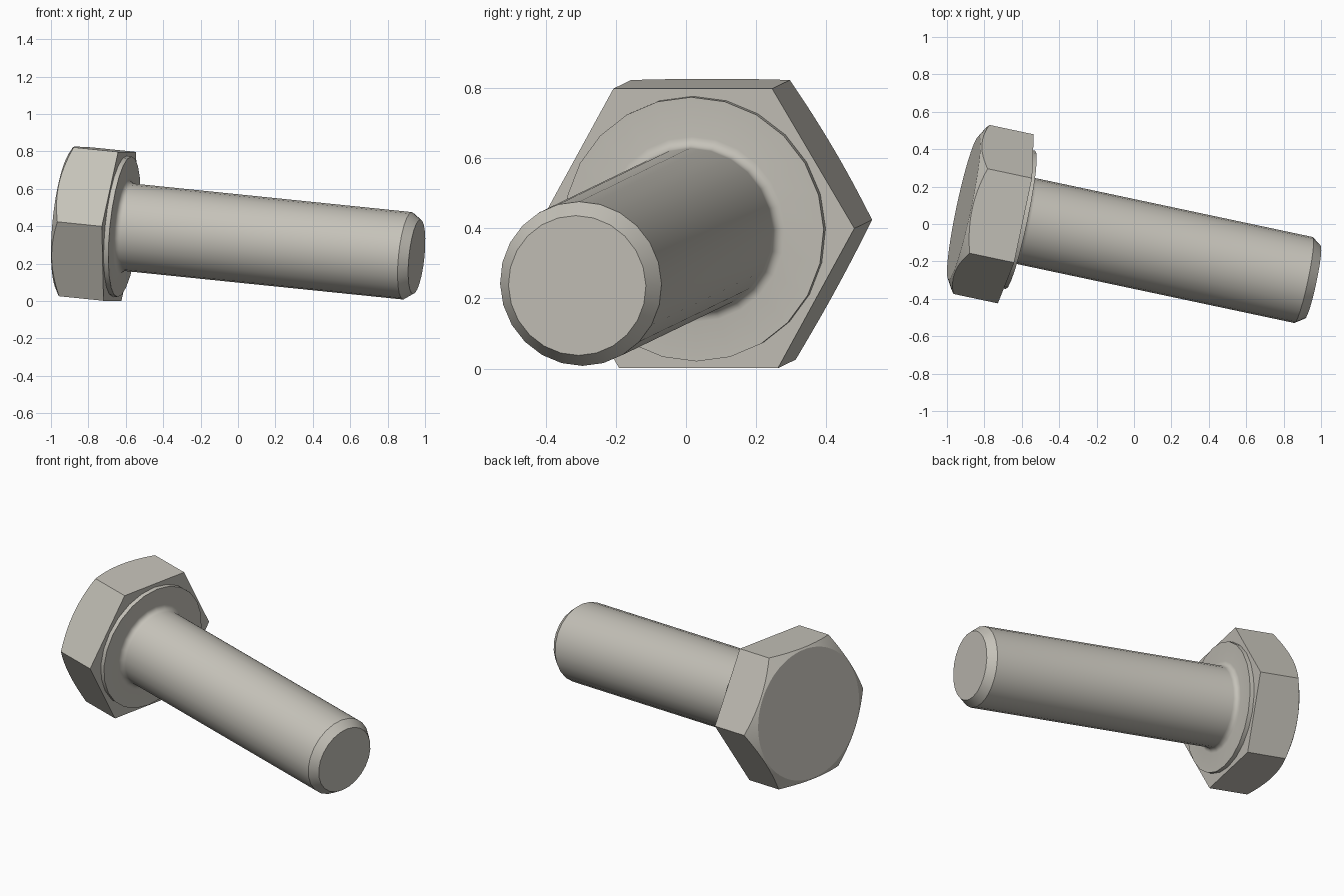
import bpy, bmesh
from math import sin, cos, pi, tan, radians
from mathutils import Vector, Matrix

if "Cube" in bpy.data.objects:
    bpy.data.objects.remove(bpy.data.objects["Cube"])

# Single warm grey metal
steel = bpy.data.materials.new("warm grey steel")
steel.use_nodes = True
colour = (0.56, 0.54, 0.485, 1)
steel.diffuse_color = colour
steel.node_tree.nodes["Principled BSDF"].inputs["Base Color"].default_value = colour

# Tilted bolt frame: local z runs along the shank, local y points up
axis = Vector((1, -0.2125, -0.1024)).normalized()
up = (Vector((0, 0, 1)) - axis * axis.z).normalized()
side = up.cross(axis)
placement = Matrix.Translation((-0.632, 0.0275, 0.399)) @ Matrix((side, up, axis)).transposed().to_4x4()


def loft(name, rings, smooth_angle):
    """Bridge equal-sized rings of points and cap both ends."""
    bm = bmesh.new()
    loops = [[bm.verts.new(p) for p in ring] for ring in rings]
    count = len(loops[0])
    for a, b in zip(loops, loops[1:]):
        for i in range(count):
            j = (i + 1) % count
            bm.faces.new((a[i], a[j], b[j], b[i]))
    bm.faces.new(loops[0])
    bm.faces.new(loops[-1])
    bmesh.ops.recalc_face_normals(bm, faces=bm.faces)
    mesh = bpy.data.meshes.new(name)
    bm.to_mesh(mesh)
    bm.free()
    mesh.materials.append(steel)
    obj = bpy.data.objects.new(name, mesh)
    bpy.context.collection.objects.link(obj)
    obj.matrix_world = placement
    bpy.ops.object.select_all(action='DESELECT')
    obj.select_set(True)
    bpy.context.view_layer.objects.active = obj
    bpy.ops.object.shade_smooth_by_angle(angle=radians(smooth_angle))
    return obj


def circle(radius, z, count=24):
    return [(radius * cos(2 * pi * i / count), radius * sin(2 * pi * i / count), z)
            for i in range(count)]


# Hexagonal head with a conical chamfer on its outer face
apothem, height, face_radius, samples = 0.40, 0.286, 0.39, 72
near, far, rim = [], [], []
for i in range(samples):
    t = 2 * pi * i / samples
    r = apothem / cos(t % (pi / 3) - pi / 6)   # corners lie on local x
    x, y = cos(t), sin(t)
    near.append((r * x, r * y, 0))
    far.append((r * x, r * y, -height + (r - face_radius) * tan(pi / 6)))
    rim.append((face_radius * x, face_radius * y, -height))
loft("hex_head", [near, far, rim], 20)

# Washer face, fillet, shank and chamfered tip in one turned profile
washer_z, shank_r, fillet, tip_z = 0.026, 0.235, 0.03, 1.631
profile = [(0.378, -0.01), (0.378, washer_z)]
for k in range(6):
    a = k * pi / 10
    profile.append((shank_r + fillet * (1 - sin(a)), washer_z + fillet * (1 - cos(a))))
profile += [(shank_r, tip_z - 0.05), (0.2, tip_z)]
loft("shank", [circle(r, z) for r, z in profile], 25)
